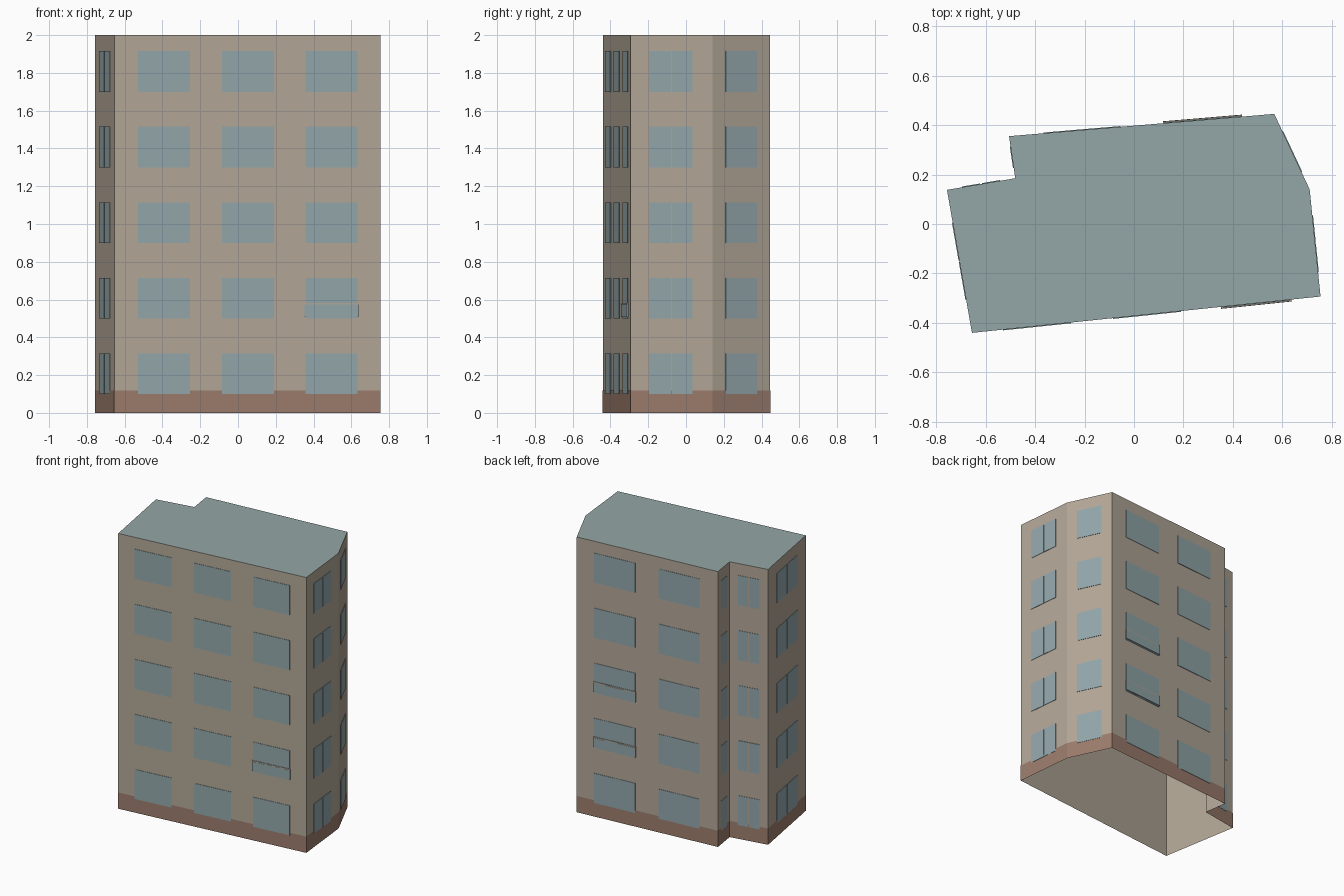
import bpy
import bmesh
from mathutils import Vector

cube = bpy.data.objects.get("Cube")
if cube:
    bpy.data.objects.remove(cube, do_unlink=True)


def material(name, rgb):
    # Convert 0-255 display colour to linear
    color = [((c / 255 + 0.055) / 1.055) ** 2.4 for c in rgb] + [1.0]
    mat = bpy.data.materials.new(name)
    mat.use_nodes = True
    mat.diffuse_color = color
    mat.node_tree.nodes["Principled BSDF"].inputs["Base Color"].default_value = color
    return mat


PLASTER = material("beige plaster", (180, 168, 152))
BRICK = material("brown plinth", (156, 125, 109))
GLASS = material("blue grey glass", (148, 168, 172))
ROOF = material("grey green roof", (148, 166, 166))

# Footprint corners, counter-clockwise from the front right corner
A, B, C, D, E, F, G = FOOTPRINT = [Vector(p) for p in (
    (-0.655, -0.44), (0.754, -0.293), (0.71, 0.14), (0.567, 0.445),
    (-0.505, 0.355), (-0.48, 0.185), (-0.756, 0.138))]
HEIGHT, PLINTH = 2.0, 0.118


def make_object(name, bm, mats):
    mesh = bpy.data.meshes.new(name)
    bm.to_mesh(mesh)
    bm.free()
    for mat in mats:
        mesh.materials.append(mat)
    obj = bpy.data.objects.new(name, mesh)
    bpy.context.collection.objects.link(obj)
    return obj


def outset_ring(offset):
    # Footprint pushed outwards by offset, mitred at the corners
    ring = []
    for i, p in enumerate(FOOTPRINT):
        d1 = (p - FOOTPRINT[i - 1]).normalized()
        d2 = (FOOTPRINT[(i + 1) % len(FOOTPRINT)] - p).normalized()
        n1, n2 = Vector((d1.y, -d1.x)), Vector((d2.y, -d2.x))
        ring.append(p + (n1 + n2) * offset / (1 + n1.dot(n2)))
    return ring


def wall_band(bm, offset, z0, z1):
    ring = outset_ring(offset)
    low = [bm.verts.new((p.x, p.y, z0)) for p in ring]
    high = [bm.verts.new((p.x, p.y, z1)) for p in ring]
    for i in range(len(ring)):
        j = (i + 1) % len(ring)
        bm.faces.new((low[i], low[j], high[j], high[i]))
    return high


def panel(bm, start, end, t0, t1, z0, z1, depth):
    # Thin plate on the wall from start to end, without a back face
    along = end - start
    normal = Vector((along.y, -along.x)).normalized()
    corners = [(t0, z0), (t1, z0), (t1, z1), (t0, z1)]

    def ring(offset):
        pts = [(start + along * t + normal * offset, z) for t, z in corners]
        return [bm.verts.new((p.x, p.y, z)) for p, z in pts]

    back, front = ring(0.0), ring(depth)
    bm.faces.new(front)
    for i in range(4):
        j = (i + 1) % 4
        bm.faces.new((back[i], back[j], front[j], front[i]))


# Walls, open at the bottom, with the flat roof on top
bm = bmesh.new()
top = wall_band(bm, 0.0, 0.0, HEIGHT)
bm.faces.new(top).material_index = 1
make_object("building_shell", bm, [PLASTER, ROOF])

# Plinth band around the foot
bm = bmesh.new()
wall_band(bm, 0.001, 0.0, PLINTH)
make_object("plinth", bm, [BRICK])

# Window columns of each wall, as fractions of its length
WALLS = {
    "front": (A, B, [(0.089, 0.284), (0.405, 0.60), (0.718, 0.913)]),
    "left_side": (B, C, [(0.226, 0.495), (0.503, 0.757)]),
    "left_chamfer": (C, D, [(0.23, 0.77)]),
    "back": (D, E, [(0.125, 0.415), (0.58, 0.87)]),
    "notch_side": (E, F, [(0.25, 0.75)]),
    "notch_back": (F, G, [(0.22, 0.485), (0.515, 0.78)]),
    "right_side": (G, A, [(0.23, 0.495), (0.505, 0.77)]),
}
FLOORS = [0.1 + 0.4 * i for i in range(5)]
for name, (start, end, columns) in WALLS.items():
    bm = bmesh.new()
    for z in FLOORS:
        for t0, t1 in columns:
            panel(bm, start, end, t0, t1, z, z + 0.215, 0.003)
    make_object(name + "_windows", bm, [GLASS])

# Balcony screens with a pale rail, in front of a few windows
for name, wall, column, floor in (("front_screen", "front", 2, 1),
                                  ("back_lower_screen", "back", 0, 1),
                                  ("back_upper_screen", "back", 0, 2)):
    start, end, columns = WALLS[wall]
    t0, t1 = columns[column]
    z = FLOORS[floor]
    for part, low, high, depth, mat in (("", 0.008, 0.075, 0.008, GLASS),
                                        ("_rail", 0.075, 0.083, 0.007, PLASTER)):
        bm = bmesh.new()
        panel(bm, start, end, t0 - 0.004, t1 + 0.004, z + low, z + high, depth)
        make_object(name + part, bm, [mat])
